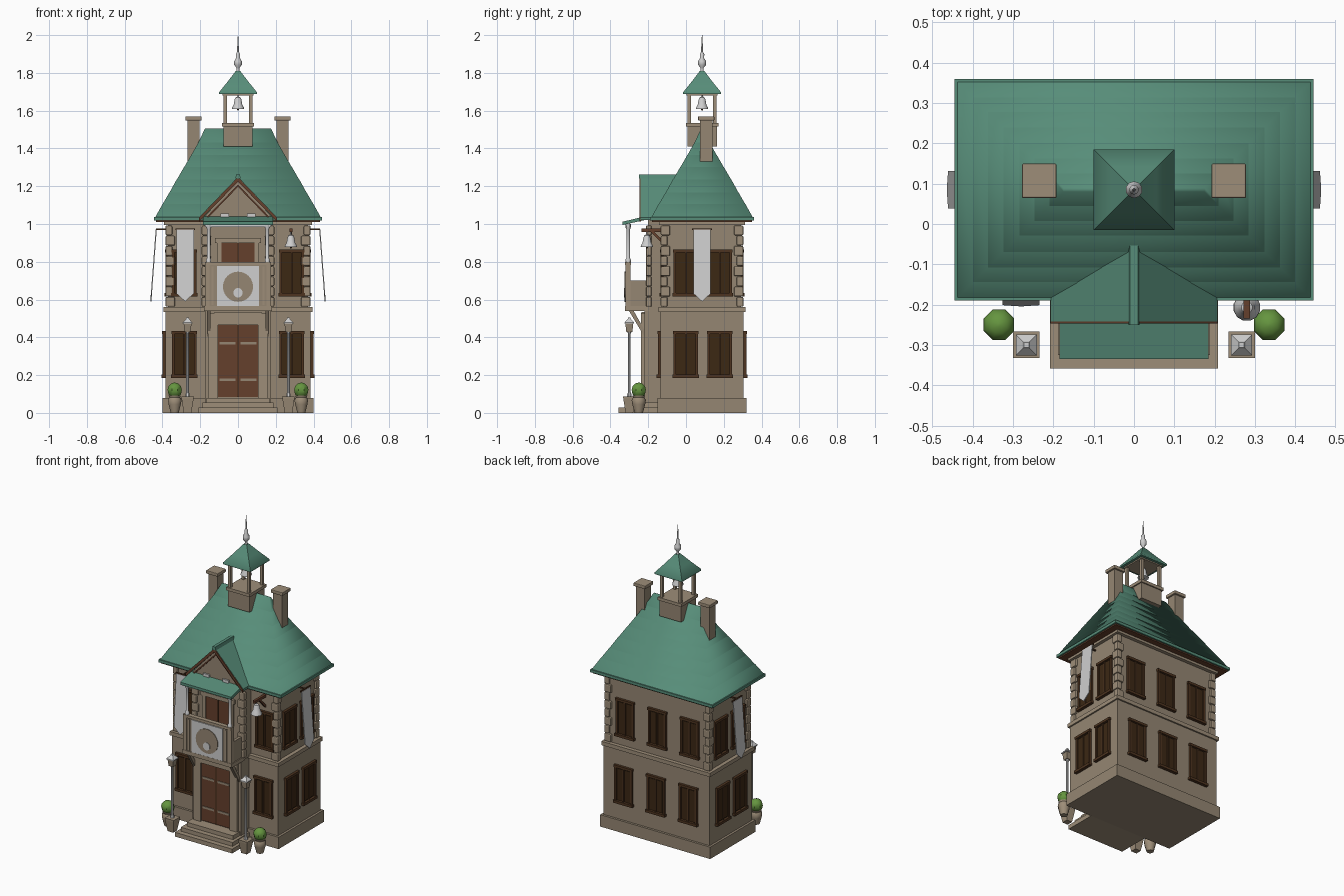
import bpy, bmesh, math
from mathutils import Vector

if "Cube" in bpy.data.objects:
    bpy.data.objects.remove(bpy.data.objects["Cube"])

CY = 0.085                      # centre of the main block in y
HX, HY = 0.385, 0.22            # half size of the lower walls


def mat(name, rgb):
    m = bpy.data.materials.new(name)
    m.diffuse_color = (*rgb, 1)
    m.use_nodes = True
    m.node_tree.nodes["Principled BSDF"].inputs["Base Color"].default_value = m.diffuse_color
    return m


STONE = mat("wall_stone", (0.30, 0.24, 0.17))
TRIM = mat("trim_stone", (0.34, 0.27, 0.19))
ROOF = mat("green_tiles", (0.095, 0.265, 0.19))
WOOD = mat("red_brown_wood", (0.13, 0.05, 0.025))
DARK = mat("dark_shutter", (0.045, 0.021, 0.007))
FRAME = mat("frame_brown", (0.075, 0.034, 0.014))
WHITE = mat("pale_metal", (0.62, 0.62, 0.62))
LEAF = mat("leaf_green", (0.13, 0.30, 0.05))


def finish(name, bm, m, smooth=None):
    bmesh.ops.recalc_face_normals(bm, faces=bm.faces)
    me = bpy.data.meshes.new(name)
    bm.to_mesh(me)
    bm.free()
    me.materials.append(m)
    ob = bpy.data.objects.new(name, me)
    bpy.context.collection.objects.link(ob)
    if smooth:
        bpy.ops.object.select_all(action='DESELECT')
        ob.select_set(True)
        bpy.context.view_layer.objects.active = ob
        bpy.ops.object.shade_smooth_by_angle(angle=math.radians(smooth))
    return ob


def loft(name, rings, m, smooth=None):
    """Closed skin through rings of equal point count."""
    bm = bmesh.new()
    vs = [[bm.verts.new(p) for p in r] for r in rings]
    n = len(rings[0])
    for a, b in zip(vs, vs[1:]):
        for i in range(n):
            j = (i + 1) % n
            bm.faces.new((a[i], a[j], b[j], b[i]))
    bm.faces.new(vs[0])
    bm.faces.new(vs[-1])
    return finish(name, bm, m, smooth)


def prism(name, pts, off, m):
    return loft(name, [pts, [Vector(p) + Vector(off) for p in pts]], m)


def rect(x, y, hx, hy, z):
    return [(x - hx, y - hy, z), (x + hx, y - hy, z), (x + hx, y + hy, z), (x - hx, y + hy, z)]


def taper(name, x, y, levels, m, smooth=None):
    """Stack of rectangles: levels are (half x, half y, z)."""
    return loft(name, [rect(x, y, *l) for l in levels], m, smooth)


def box(name, x0, x1, y0, y1, z0, z1, m, bevel=0):
    h = ((x1 - x0) / 2, (y1 - y0) / 2)
    ob = taper(name, (x0 + x1) / 2, (y0 + y1) / 2, [(*h, z0), (*h, z1)], m)
    if bevel:
        b = ob.modifiers.new("bevel", 'BEVEL')
        b.width, b.segments = bevel, 2
    return ob


def lathe(name, x, y, prof, m, n=12):
    rings = [[(x + r * math.cos(2 * math.pi * (i + .5) / n), y + r * math.sin(2 * math.pi * (i + .5) / n), z)
              for i in range(n)] for r, z in prof]
    return loft(name, rings, m, 40)


def on_wall(face, u, d, z):
    """Point at u along a wall, d out from the lower wall plane."""
    return Vector({'front': (u, CY - HY - d, z), 'back': (u, CY + HY + d, z),
                   'right': (HX + d, u, z), 'left': (-HX - d, u, z)}[face])


def wall_box(name, face, u0, u1, d0, d1, z0, z1, m):
    pts = [on_wall(face, u, d0, z) for u, z in ((u0, z0), (u1, z0), (u1, z1), (u0, z1))]
    return prism(name, pts, on_wall(face, u0, d1, z0) - pts[0], m)


# Main walls, plinth, belt course and cornice
for name, hx, hy, z0, z1, m in (("plinth", .4, .235, 0, .078, STONE), ("lower_walls", HX, HY, .078, .54, STONE),
                                ("belt_course", .395, .23, .535, .56, TRIM), ("upper_walls", .37, .205, .56, 1.02, STONE),
                                ("cornice", .392, .228, .995, 1.02, TRIM)):
    box(name, -hx, hx, CY - hy, CY + hy, z0, z1, m)

# Corner stones on the main block and bay
for k in range(8):
    w = (.05, .036)[k % 2]
    z = .562 + k * .054
    for sx in (-1, 1):
        for cx, cy, sy in ((.37, CY - .205, -1), (.37, CY + .205, 1), (.18, -.2, -1)):
            v = (.036, .05)[k % 2] if cx > .3 else .03
            e = .014 if cx > .3 else .012
            xs = sorted((sx * (cx + e), sx * (cx + e - w)))
            ys = sorted((cy + sy * e, cy + sy * (e - v)))
            box("corner_stone", *xs, *ys, z, z + .052, TRIM, .007)


# Shuttered windows
def window(face, u, z, d):
    h, w = .24, .058
    wall_box("window_pane", face, u - w, u + w, d - .01, d + .004, z, z + h, DARK)
    for s in (-1, 1):
        wall_box("window_jamb", face, u + s * w - .007, u + s * w + .007, d - .01, d + .014, z, z + h, FRAME)
        wall_box("shutter", face, u + s * .027 - .02, u + s * .027 + .02, d, d + .009, z + .018, z + h - .018, DARK)
    wall_box("window_mullion", face, u - .004, u + .004, d, d + .012, z, z + h, FRAME)
    wall_box("window_sill", face, u - .07, u + .07, d - .01, d + .02, z - .005, z + .012, FRAME)
    wall_box("window_head", face, u - .068, u + .068, d - .01, d + .017, z + h - .012, z + h + .004, FRAME)


for z, d in ((.19, 0), (.622, -.015)):
    for face, us in (('front', (-.284, .284)), ('back', (-.235, 0, .235)),
                     ('left', (-.002, .178)), ('right', (-.002, .178))):
        for u in us:
            window(face, u, z, d)

# Main hipped roof in overlapping courses
COURSES = [(0, 1.035), (.045, 1.105), (.082, 1.167), (.12, 1.235), (.16, 1.302), (.197, 1.365), (.237, 1.435), (.27, 1.505)]
for k, ((a, z0), (b, z1)) in enumerate(zip(COURSES, COURSES[1:])):
    o = .006 if k else 0
    taper("roof_course", 0, CY, [(.445 - a + o, .275 - a + o, z0 - .012), (.445 - b, .275 - b, z1)], ROOF, 80)
box("roof_eave", -.445, .445, CY - .275, CY + .275, 1.018, 1.036, ROOF)
box("eave_soffit", -.435, .435, CY - .265, CY + .265, 1.01, 1.019, WOOD)

# Chimneys
for s in (-1, 1):
    box("chimney", s * .235 - .032, s * .235 + .032, .075, .139, 1.32, 1.56, STONE)
    box("chimney_cap", s * .235 - .043, s * .235 + .043, .064, .15, 1.548, 1.57, TRIM, .004)

# Bell cupola
taper("cupola_base", 0, CY, [(.078, .078, 1.41), (.078, .078, 1.515)], STONE)
box("cupola_floor", -.086, .086, CY - .086, CY + .086, 1.515, 1.535, TRIM)
for sx in (-1, 1):
    for sy in (-1, 1):
        taper("cupola_post", sx * .068, CY + sy * .068, [(.009, .009, 1.53), (.009, .009, 1.695)], TRIM)
box("cupola_plate", -.082, .082, CY - .082, CY + .082, 1.68, 1.694, TRIM)
taper("cupola_roof", 0, CY, [(.1, .1, 1.688), (.1, .1, 1.698), (.056, .056, 1.752), (.012, .012, 1.81)], ROOF, 50)
lathe("finial", 0, CY, [(.014, 1.79), (.008, 1.815), (.009, 1.828), (.021, 1.842), (.021, 1.862), (.011, 1.878),
                        (.012, 1.9), (.005, 1.91), (.004, 1.95), (.001, 2.0)], WHITE, 10)


def bell(x, y, z):
    lathe("bell", x, y, [(.034, z), (.033, z + .008), (.024, z + .022), (.019, z + .05), (.014, z + .062), (.004, z + .067),
                         (.004, z + .085)], WHITE)
    lathe("bell_clapper", x, y, [(.003, z + .005), (.007, z), (.003, z - .008)], FRAME, 8)


bell(0, CY, 1.608)
bell(.28, -.207, .878)
# Bracket for the wall bell
box("bell_arm", .272, .288, -.235, -.12, .958, .975, WOOD)
prism("bell_brace", [(.274, -.19, .962), (.274, -.12, .89), (.274, -.12, .91), (.274, -.175, .965)], (.012, 0, 0), WOOD)

# Entrance bay
box("bay_lower", -.175, .175, -.22, -.1, 0, .545, STONE)
box("bay_upper", -.18, .18, -.2, -.1, .545, 1.035, STONE)
box("door", -.105, .105, -.227, -.215, .085, .465, WOOD)
box("door_gap", -.003, .003, -.229, -.225, .085, .465, DARK)
for s in (-1, 1):
    box("door_pilaster", s * .132 - .026, s * .132 + .026, -.238, -.2, .08, .53, TRIM)
    for z in (.168, .362):
        box("door_hinge", s * .056 - .042, s * .056 + .042, -.231, -.226, z, z + .014, STONE)
box("door_lintel", -.125, .125, -.236, -.2, .465, .535, TRIM)
box("balcony_door", -.088, .088, -.208, -.195, .57, .9, WOOD)
box("balcony_door_gap", -.003, .003, -.211, -.206, .57, .9, DARK)
for s in (-1, 1):
    box("balcony_door_jamb", s * .1 - .012, s * .1 + .012, -.213, -.19, .57, .91, TRIM)
box("balcony_door_lintel", -.122, .122, -.217, -.19, .9, .926, TRIM)

# Entrance steps
for hx, y, z0, z1 in ((.208, -.358, 0, .028), (.188, -.325, .028, .054), (.168, -.292, .054, .08)):
    box("step", -hx, hx, y, -.15, z0, z1, TRIM)

# Balcony with emblem panel
box("balcony_floor", -.18, .18, -.322, -.19, .54, .566, TRIM)
box("balcony_front", -.165, .165, -.315, -.298, .56, .785, STONE)
box("balcony_rail", -.176, .176, -.322, -.292, .782, .8, TRIM)
box("emblem_plate", -.112, .112, -.321, -.313, .562, .778, WHITE)
for name, r, z, d, m in (("emblem_disc", .08, .668, .325, STONE), ("emblem_dot", .025, .636, .329, WHITE)):
    prism(name, [(r * math.cos(i * math.pi / 12), -d, z + r * math.sin(i * math.pi / 12)) for i in range(24)], (0, .006, 0), m)
for s in (-1, 1):
    box("balcony_side", s * .164 - .01, s * .164 + .01, -.31, -.2, .56, .7, STONE)
    box("balcony_corner", s * .164 - .012, s * .164 + .012, -.32, -.294, .56, .79, TRIM)
    box("emblem_strip", s * .135 - .006, s * .135 + .006, -.32, -.312, .57, .775, TRIM)
    prism("balcony_brace", [(s * .155 - .01, -.305, .545), (s * .155 - .01, -.28, .545), (s * .155 - .01, -.215, .43),
                            (s * .155 - .01, -.215, .395)], (.02, 0, 0), STONE)
    lathe("canopy_post", s * .155, -.306, [(.014, .8), (.014, .812), (.009, .82), (.009, .97), (.015, .985), (.015, 1.0)], WHITE, 10)
box("canopy_beam", -.175, .175, -.318, -.296, .985, 1.002, WHITE)
prism("canopy_roof", [(-.185, -.335, .995), (-.185, -.335, 1.012), (-.185, -.2, 1.045), (-.185, -.2, 1.025)], (.37, 0, 0), ROOF)

# Front gable: wall, roof slopes, verge boards and ridge cap
prism("gable_wall", [(-.19, -.222, 1.025), (.19, -.222, 1.025), (0, -.222, 1.235)], (0, .2, 0), STONE)
for s in (-1, 1):
    prism("gable_roof", [(0, -.242, 1.25), (s * .207, -.242, 1.035), (s * .207, -.242, 1.02), (0, -.242, 1.228)], (0, .24, 0), ROOF)
    prism("verge_board", [(0, -.247, 1.247), (s * .207, -.247, 1.032), (s * .207, -.247, 1.012), (0, -.247, 1.224)], (0, .01, 0), WOOD)
    prism("inner_verge", [(0, -.23, 1.208), (s * .175, -.23, 1.028), (s * .163, -.23, 1.028), (0, -.23, 1.197)], (0, .012, 0), WOOD)
    box("gable_block", s * .07 - .022, s * .07 + .022, -.232, -.215, 1.03, 1.056, WHITE)
prism("gable_ridge_cap", [(-.014, -.25, 1.24), (-.01, -.25, 1.262), (.01, -.25, 1.262), (.014, -.25, 1.24)], (0, .22, 0), ROOF)

# Hanging banners
for face, u, d in (('front', -.28, .035), ('left', CY, .045), ('right', CY, .045)):
    shape = ((-.046, .97), (.046, .97), (.046, .632), (0, .59), (-.046, .632))
    pts = [on_wall(face, u + a, d + (.97 - z) * .075, z) for a, z in shape]
    prism("banner", pts, on_wall(face, u, .006, 0) - on_wall(face, u, 0, 0), WHITE)
    wall_box("banner_rod", face, u - .052, u + .052, d - .004, d + .004, .968, .977, FRAME)
    wall_box("banner_arm", face, u - .004, u + .004, -.02, d, .968, .976, FRAME)

# Lamp posts and potted bushes
for s in (-1, 1):
    x, y = s * .267, -.3
    taper("lamp_base", x, y, [(.02, .02, 0), (.032, .032, .075), (.033, .033, .088), (.026, .026, .088)], TRIM)
    lathe("lamp_pole", x, y, [(.012, .085), (.012, .1), (.008, .108), (.008, .42), (.013, .43)], WHITE, 8)
    taper("lamp_head", x, y, [(.016, .016, .428), (.021, .021, .475)], STONE)
    taper("lamp_cap", x, y, [(.026, .026, .472), (.026, .026, .478), (.009, .009, .496), (.006, .006, .505)], WHITE)
    lathe("pot", s * .335, -.25, [(.022, 0), (.034, .045), (.038, .068), (.03, .082), (.034, .092)], TRIM, 10)
    lathe("bush", s * .335, -.25, [(.02, .085), (.036, .1), (.041, .122), (.036, .141), (.022, .155), (.004, .16)], LEAF, 8)
